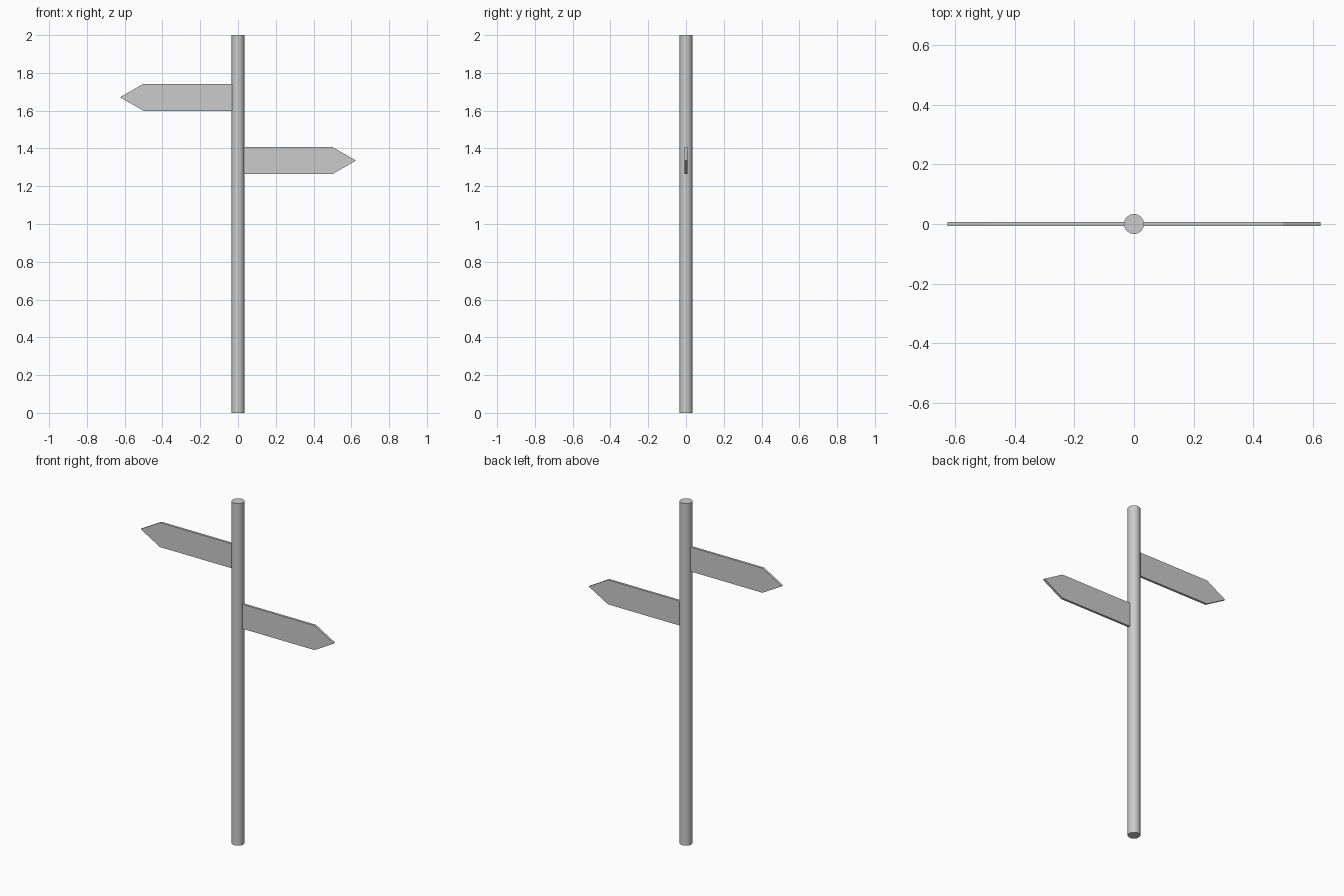
import bpy
import bmesh

if "Cube" in bpy.data.objects:
    bpy.data.objects.remove(bpy.data.objects["Cube"])

POST_RADIUS = 0.0335
HEIGHT = 2.0
THICKNESS = 0.0135


def arrow_board(name, side, z):
    """Flat board running out from the post, pointed at its outer end."""
    half = 0.0715
    profile = [(0.03, -half), (0.5, -half), (0.625, 0), (0.5, half), (0.03, half)]
    bm = bmesh.new()
    verts = [bm.verts.new((side * x, -THICKNESS / 2, z + h)) for x, h in profile]
    face = bm.faces.new(verts)
    extruded = bmesh.ops.extrude_face_region(bm, geom=[face])["geom"]
    moved = [v for v in extruded if isinstance(v, bmesh.types.BMVert)]
    bmesh.ops.translate(bm, verts=moved, vec=(0, THICKNESS, 0))
    bmesh.ops.recalc_face_normals(bm, faces=bm.faces)
    mesh = bpy.data.meshes.new(name)
    bm.to_mesh(mesh)
    bm.free()
    board = bpy.data.objects.new(name, mesh)
    bpy.context.collection.objects.link(board)


# Round post
bpy.ops.mesh.primitive_cylinder_add(vertices=32, radius=POST_RADIUS, depth=HEIGHT,
                                    location=(0, 0, HEIGHT / 2))
bpy.context.object.name = "post"
bpy.ops.object.shade_smooth_by_angle()

# Direction boards
arrow_board("upper_left_board", -1, 1.671)
arrow_board("lower_right_board", 1, 1.336)
